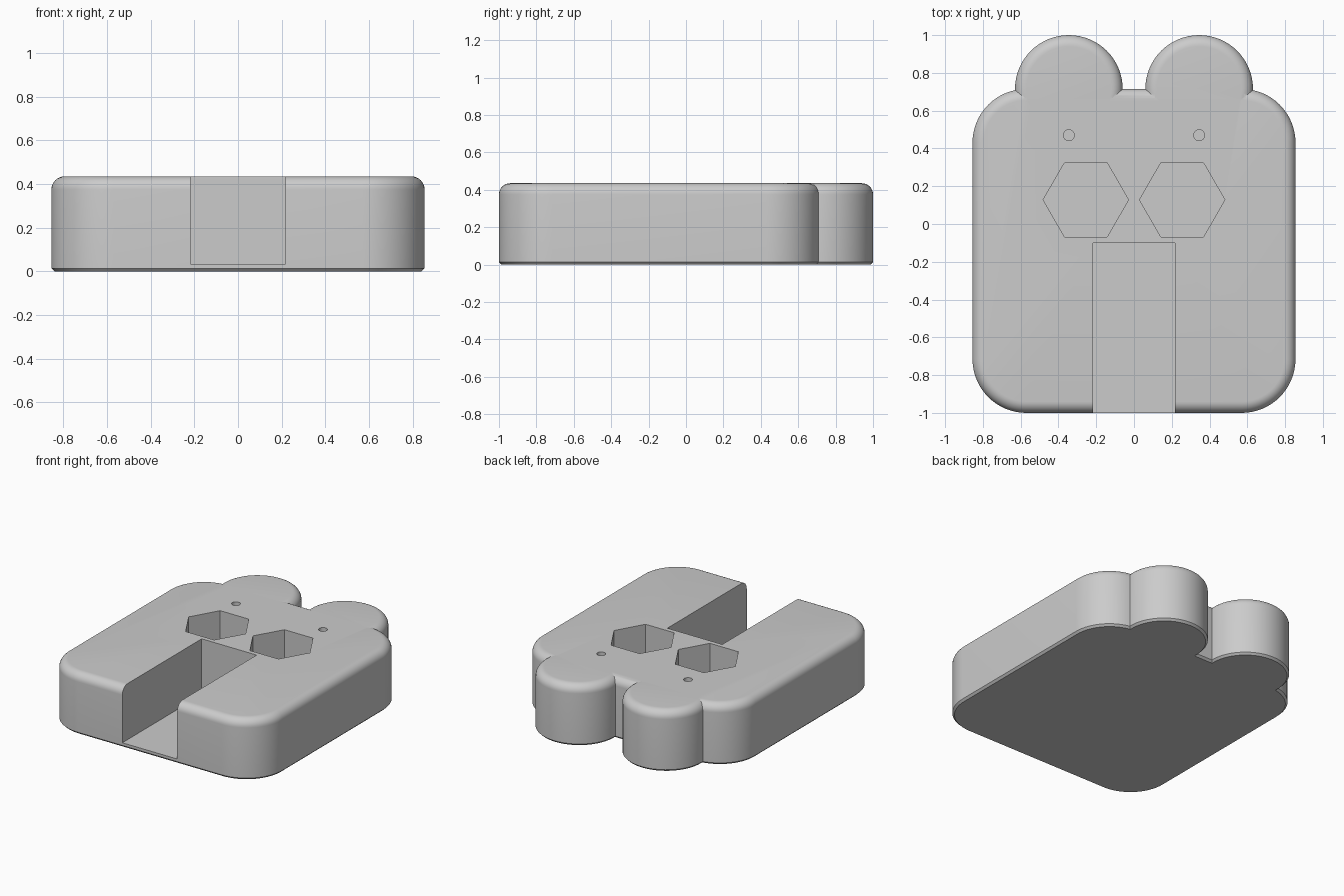
import bpy, bmesh
from math import sin, cos, pi

old = bpy.data.objects.get("Cube")
if old:
    bpy.data.objects.remove(old, do_unlink=True)

HEIGHT, FILLET, CHAMFER, FLOOR = 0.435, 0.06, 0.014, 0.033
CORNER = 0.285

grey = bpy.data.materials.new("plain grey")
grey.use_nodes = True
colour = (0.6, 0.6, 0.6, 1)
grey.diffuse_color = colour
grey.node_tree.nodes["Principled BSDF"].inputs["Base Color"].default_value = colour


def rounded_slab(name, cx, cy, half_x, half_y, radius, steps=16):
    """Rounded outline with a chamfered bottom edge and a filleted top edge."""
    levels = [(0, CHAMFER), (CHAMFER, 0)]
    for i in range(9):
        a = pi / 2 * i / 8
        levels.append((HEIGHT - FILLET + FILLET * sin(a), FILLET * (1 - cos(a))))
    bm = bmesh.new()
    rings = []
    for z, inset in levels:
        ring = []
        for q, (sx, sy) in enumerate([(1, 1), (-1, 1), (-1, -1), (1, -1)]):
            for i in range(steps + 1):
                a = pi / 2 * (q + i / steps)
                r = radius - inset
                ring.append(bm.verts.new((cx + sx * half_x + r * cos(a),
                                          cy + sy * half_y + r * sin(a), z)))
        rings.append(ring)
    n = len(rings[0])
    for low, high in zip(rings, rings[1:]):
        for i in range(n):
            j = (i + 1) % n
            bm.faces.new((low[i], low[j], high[j], high[i]))
    bm.faces.new(rings[0][::-1])
    bm.faces.new(rings[-1])
    bmesh.ops.remove_doubles(bm, verts=bm.verts, dist=1e-5)
    bmesh.ops.recalc_face_normals(bm, faces=bm.faces)
    mesh = bpy.data.meshes.new(name)
    bm.to_mesh(mesh)
    bm.free()
    mesh.materials.append(grey)
    ob = bpy.data.objects.new(name, mesh)
    bpy.context.collection.objects.link(ob)
    return ob


def combine(target, tool, operation):
    """Apply a boolean and discard the tool."""
    bpy.ops.object.select_all(action="DESELECT")
    bpy.context.view_layer.objects.active = target
    target.select_set(True)
    mod = target.modifiers.new("combine", "BOOLEAN")
    mod.operation, mod.solver, mod.object = operation, "EXACT", tool
    bpy.ops.object.modifier_apply(modifier=mod.name)
    bpy.data.objects.remove(tool, do_unlink=True)


def pocket(target, x, y, sides, radius, turn=0):
    """Cut a straight-walled pocket down to the floor."""
    bpy.ops.mesh.primitive_cylinder_add(vertices=sides, radius=radius, depth=1,
                                        location=(x, y, FLOOR + 0.5),
                                        rotation=(0, 0, turn))
    tool = bpy.context.object
    tool.data.materials.append(grey)
    combine(target, tool, "DIFFERENCE")


# Body with two round ears
body = rounded_slab("bear_tray", 0, -0.1425, 0.855 - CORNER, 0.8575 - CORNER, CORNER)
for side in (-1, 1):
    combine(body, rounded_slab("ear", side * 0.345, 0.715, 0, 0, 0.285), "UNION")

# Hexagonal pockets and small eye holes
for side in (-1, 1):
    pocket(body, side * 0.255, 0.128, 6, 0.226, pi / 6)
    pocket(body, side * 0.345, 0.47, 24, 0.029)

# Open slot running out of the front
bpy.ops.mesh.primitive_cube_add(size=1, location=(0, -0.6, FLOOR + 0.5))
slot = bpy.context.object
slot.scale = (0.436, 1, 1)
slot.data.materials.append(grey)
bpy.context.view_layer.update()
combine(body, slot, "DIFFERENCE")

# Keep creases sharp, curves smooth
bpy.ops.object.select_all(action="DESELECT")
body.select_set(True)
bpy.context.view_layer.objects.active = body
bpy.ops.object.shade_smooth_by_angle(angle=pi / 6)
